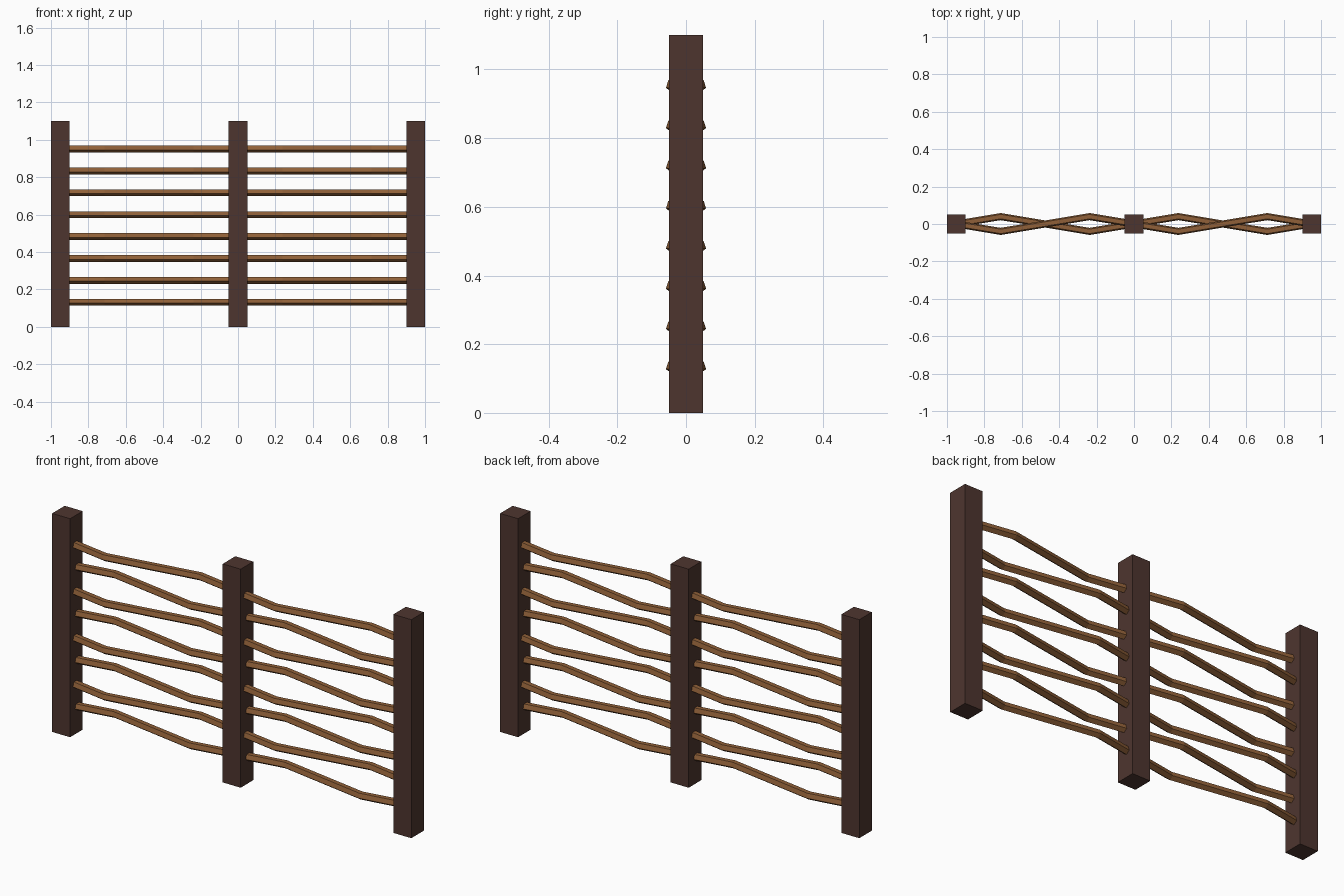
import bpy, bmesh, math

if "Cube" in bpy.data.objects:
    bpy.data.objects.remove(bpy.data.objects["Cube"])


def make_material(name, colour):
    mat = bpy.data.materials.new(name)
    mat.diffuse_color = (*colour, 1)
    mat.use_nodes = True
    mat.node_tree.nodes["Principled BSDF"].inputs["Base Color"].default_value = mat.diffuse_color
    return mat


def add_object(name, bm, mat):
    bmesh.ops.recalc_face_normals(bm, faces=bm.faces)
    mesh = bpy.data.meshes.new(name)
    bm.to_mesh(mesh)
    bm.free()
    mesh.materials.append(mat)
    obj = bpy.data.objects.new(name, mesh)
    bpy.context.collection.objects.link(obj)
    return obj


dark_wood = make_material("dark_wood", (0.076, 0.036, 0.028))
light_wood = make_material("light_wood", (0.28, 0.118, 0.04))

POST_X = (-0.95, 0.0, 0.95)
POST_W, POST_H = 0.1, 1.1
ROWS, LOWEST, SPACING = 8, 0.1335, 0.117
SIDES, RADIUS, SWING = 5, 0.02, 0.0395


# Square upright posts
def add_post(name, x):
    bm = bmesh.new()
    bmesh.ops.create_cube(bm, size=1)
    bmesh.ops.scale(bm, vec=(POST_W, POST_W, POST_H), verts=bm.verts)
    bmesh.ops.translate(bm, vec=(x, 0, POST_H / 2), verts=bm.verts)
    add_object(name, bm, dark_wood)


# Five-sided rail, flat side up, bent out to one side and then the other
def add_rail(name, x0, x1, z, side):
    bm = bmesh.new()
    rings = []
    for t, bend in ((0, 0), (0.25, side), (0.75, -side), (1, 0)):
        ring = []
        for i in range(SIDES):
            a = -math.pi / 2 + math.tau * i / SIDES
            ring.append(bm.verts.new((x0 + (x1 - x0) * t,
                                      bend * SWING + RADIUS * math.cos(a),
                                      z + RADIUS * math.sin(a))))
        rings.append(ring)
    for r0, r1 in zip(rings, rings[1:]):
        for i in range(SIDES):
            j = (i + 1) % SIDES
            bm.faces.new((r0[i], r0[j], r1[j], r1[i]))
    bm.faces.new(rings[0])
    bm.faces.new(rings[-1])
    add_object(name, bm, light_wood)


for name, x in zip(("left_post", "middle_post", "right_post"), POST_X):
    add_post(name, x)

# Woven rails: neighbouring rows bend opposite ways, top row starts forward
for bay, x0, x1 in (("left", POST_X[0], POST_X[1]), ("right", POST_X[1], POST_X[2])):
    for row in range(ROWS):
        add_rail(f"{bay}_rail_{row + 1}", x0, x1, LOWEST + row * SPACING,
                 1 if row % 2 == 0 else -1)
